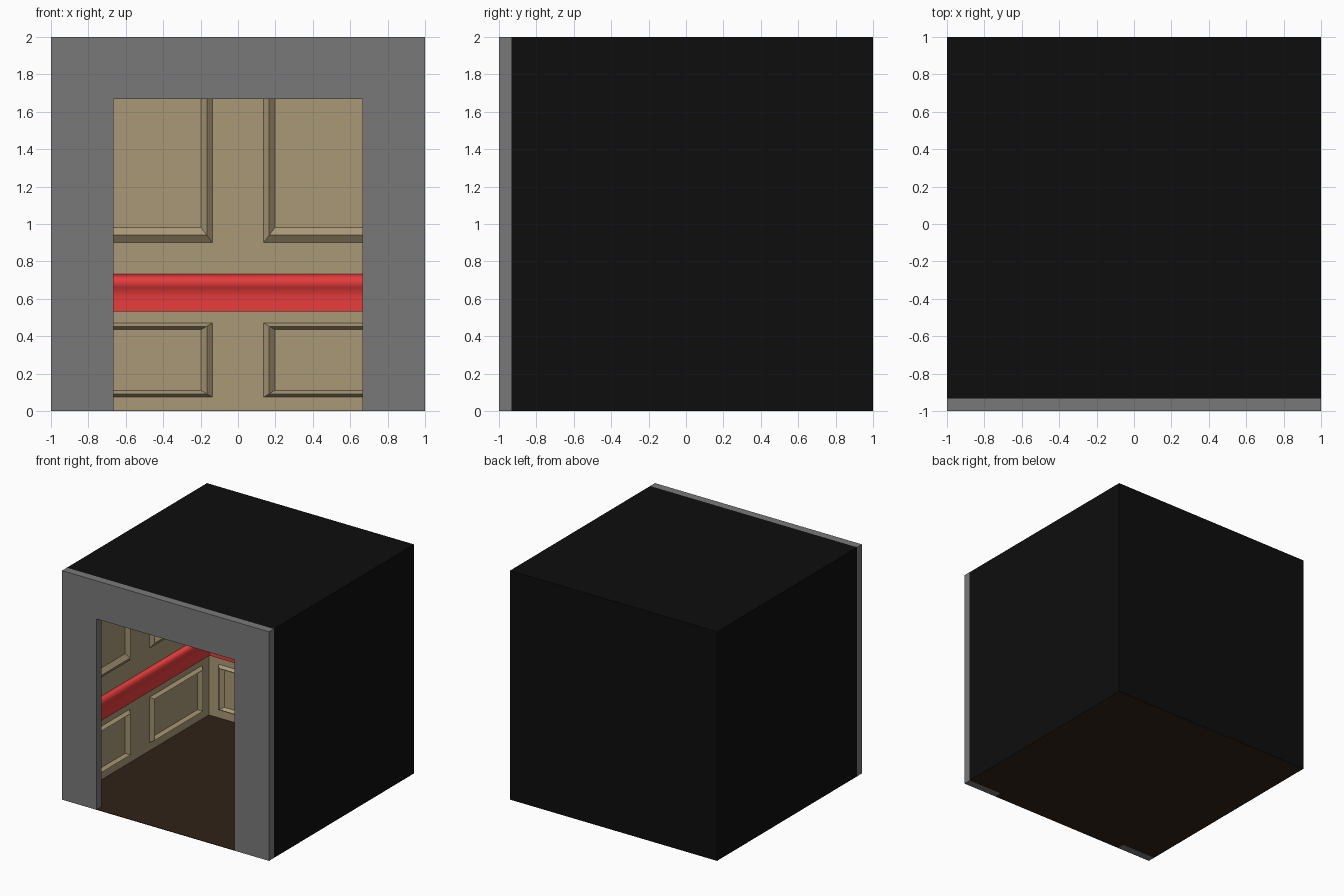
import bpy, bmesh, math

if "Cube" in bpy.data.objects:
    bpy.data.objects.remove(bpy.data.objects["Cube"])

W, B, F, H = 0.953, 0.96, -0.933, 1.95   # inner half width, back, front, ceiling


def mat(name, rgb):
    m = bpy.data.materials.new(name)
    m.diffuse_color = (*rgb, 1)
    m.use_nodes = True
    m.node_tree.nodes["Principled BSDF"].inputs["Base Color"].default_value = m.diffuse_color
    return m


BLACK = mat("black", (0.004, 0.004, 0.004))
GREY = mat("grey", (0.19, 0.19, 0.19))
TAN = mat("tan", (0.40, 0.315, 0.18))
RED = mat("red", (0.80, 0.045, 0.045))
BROWN = mat("brown", (0.03, 0.016, 0.008))


def make(name, verts, faces, material):
    me = bpy.data.meshes.new(name)
    me.from_pydata(verts, [], faces)
    me.materials.append(material)
    ob = bpy.data.objects.new(name, me)
    bpy.context.collection.objects.link(ob)
    return ob


def fix_normals(ob, inward=False):
    bm = bmesh.new()
    bm.from_mesh(ob.data)
    bmesh.ops.recalc_face_normals(bm, faces=bm.faces)
    if inward:
        bmesh.ops.reverse_faces(bm, faces=bm.faces)
    bm.to_mesh(ob.data)
    bm.free()


def prism(name, outline, place, lo, hi, material):
    """Extrude a 2D outline between two depths; place maps (a, b, depth) to xyz."""
    n = len(outline)
    verts = [place(a, b, d) for d in (lo, hi) for a, b in outline]
    faces = [tuple(range(n)), tuple(range(2 * n - 1, n - 1, -1))]
    faces += [(i, (i + 1) % n, n + (i + 1) % n, n + i) for i in range(n)]
    ob = make(name, verts, faces, material)
    fix_normals(ob)
    return ob


def open_room(name, w, back, top, z0, material, inward):
    """Two sides, back and ceiling, open at front and bottom."""
    v = [(x, y, z) for z in (z0, top) for x, y in
         ((-w, F), (-w, back), (w, back), (w, F))]
    ob = make(name, v, [(0, 1, 5, 4), (1, 2, 6, 5), (2, 3, 7, 6), (4, 5, 6, 7)], material)
    # outward by construction check: reverse when the ceiling points the wrong way
    up = ob.data.polygons[3].normal.z > 0
    fix_normals(ob)
    if (ob.data.polygons[3].normal.z > 0) == inward:
        ob.data.flip_normals()
    return ob


# Front door frame
prism("door_frame",
      [(-1, 0), (-1, 2), (1, 2), (1, 0), (.665, 0), (.665, 1.667), (-.665, 1.667), (-.665, 0)],
      lambda a, b, d: (a, d, b), -1, F, GREY)

# Dark outer shell and panelled inner lining
open_room("outer_shell", 1, 1, 2, 0, BLACK, False)
open_room("inner_lining", W, B, H, 0.003, TAN, True)

# Floor reaching through the doorway
prism("floor",
      [(-1, F), (-.665, F), (-.665, -1), (.665, -1), (.665, F), (1, F), (1, 1), (-1, 1)],
      lambda a, b, d: (a, b, d), 0, 0.004, BROWN)


# Raised ridge mouldings: each is a rectangular ring with a triangular section
def moulding(name, place, u0, u1, z0, z1, hu, hz, depth=0.03):
    verts = []
    for k, d in ((1, 0), (0, depth), (-1, 0)):
        a0, a1, b0, b1 = u0 - k * hu, u1 + k * hu, z0 - k * hz, z1 + k * hz
        verts += [place(a, b, d) for a, b in ((a0, b0), (a1, b0), (a1, b1), (a0, b1))]
    faces = [(r * 4 + i, r * 4 + (i + 1) % 4, r * 4 + 4 + (i + 1) % 4, r * 4 + 4 + i)
             for r in (0, 1) for i in range(4)]
    make(name, verts, faces, TAN)


walls = {
    "back": lambda u, z, d: (u, B - d, z),
    "left": lambda u, z, d: (-W + d, u, z),
    "right": lambda u, z, d: (W - d, -u, z),
}
for wall, place in walls.items():
    for side, u0, u1 in (("a", -.833, -.167), ("b", .167, .833)):
        moulding(f"{wall}_lower_panel_{side}", place, u0, u1, .092, .453, .03, .018)
        moulding(f"{wall}_upper_panel_{side}", place, u0, u1, .94, 1.76, .03, .04)

# Red hand rail swept round three walls with mitred corners
profile = [(0, .733), (.022, .725), (.036, .705), (.04, .685), (.034, .662),
           (.02, .642), (.015, .615), (.016, .575), (.017, .533), (0, .533)]
verts = []
for d, z in profile:
    verts += [(-W + d, F, z), (-W + d, B - d, z), (W - d, B - d, z), (W - d, F, z)]
faces = [(r * 4 + i, r * 4 + i + 1, r * 4 + 5 + i, r * 4 + 4 + i)
         for r in range(len(profile) - 1) for i in range(3)]
rail = make("hand_rail", verts, faces, RED)
if rail.data.polygons[1].normal.z < 0:
    rail.data.flip_normals()
bpy.ops.object.select_all(action='DESELECT')
rail.select_set(True)
bpy.context.view_layer.objects.active = rail
bpy.ops.object.shade_smooth_by_angle(angle=math.radians(50))
